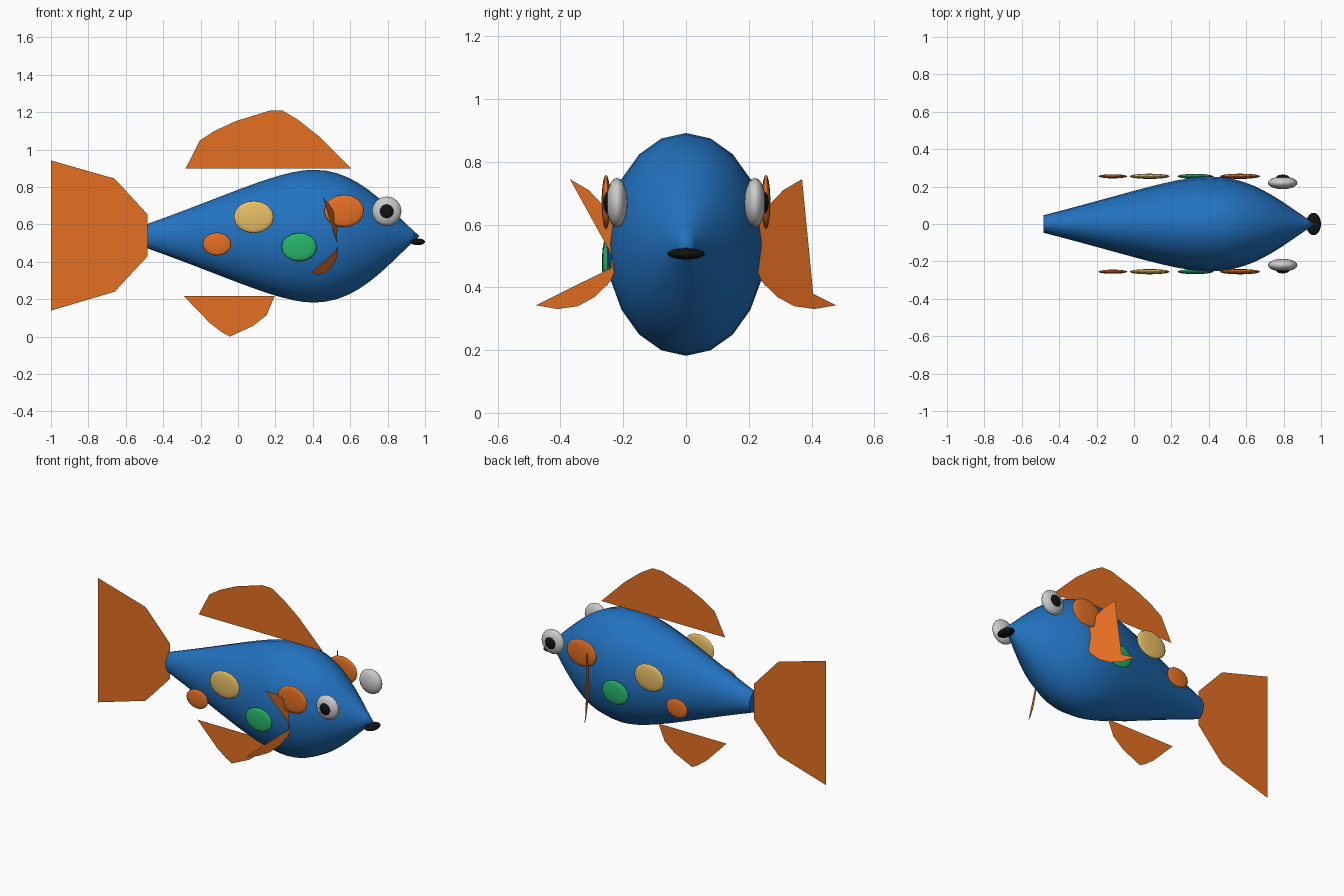
import bpy, bmesh, math
from mathutils import Vector
from mathutils.geometry import interpolate_bezier

if "Cube" in bpy.data.objects:
    bpy.data.objects.remove(bpy.data.objects["Cube"])


def material(name, rgb):
    m = bpy.data.materials.new(name)
    m.diffuse_color = (*rgb, 1)
    m.use_nodes = True
    m.node_tree.nodes["Principled BSDF"].inputs["Base Color"].default_value = m.diffuse_color
    return m


BLUE = material("blue", (0.016, 0.17, 0.53))
ORANGE = material("orange", (0.78, 0.16, 0.016))
YELLOW = material("yellow", (0.82, 0.53, 0.13))
GREEN = material("green", (0.02, 0.46, 0.15))
BLACK = material("black", (0.006, 0.006, 0.006))


def finish(bm, name, mat, smooth=True):
    me = bpy.data.meshes.new(name)
    bm.to_mesh(me)
    bm.free()
    ob = bpy.data.objects.new(name, me)
    bpy.context.collection.objects.link(ob)
    if mat:
        me.materials.append(mat)
    for p in me.polygons:
        p.use_smooth = smooth and len(p.vertices) < 10
    return ob


def flat_fin(name, points):
    """Single-sheet fin from a 3D outline."""
    bm = bmesh.new()
    f = bm.faces.new([bm.verts.new(p) for p in points])
    bmesh.ops.triangulate(bm, faces=[f])
    return finish(bm, name, ORANGE, False)


def ellipsoid(name, centre, radii, mat):
    """Flattened sphere with its poles along y."""
    bm = bmesh.new()
    bmesh.ops.create_uvsphere(bm, u_segments=16, v_segments=10, radius=1)
    for v in bm.verts:
        x, y, z = v.co
        v.co = Vector(centre) + Vector((x * radii[0], z * radii[1], -y * radii[2]))
    return finish(bm, name, mat)


# body: elliptical rings swept along a curved profile
def curve(*pts):
    return interpolate_bezier(*[Vector((x, h, 0)) for x, h in pts], 12)


profile = curve((-.485, .065), (-.05, .22), (.22, .355), (.405, .355))
profile += curve((.405, .355), (.65, .355), (.80, .15), (.97, 0))[1:-1]
bm = bmesh.new()
SIDES, MID = 20, .537
rings = []
for p in profile:
    rings.append([bm.verts.new((p.x, .715 * p.y * math.sin(a), MID + p.y * math.cos(a)))
                  for a in (2 * math.pi * i / SIDES for i in range(SIDES))])
for a, b in zip(rings, rings[1:]):
    for i in range(SIDES):
        j = (i + 1) % SIDES
        bm.faces.new((a[i], a[j], b[j], b[i]))
nose = bm.verts.new((.97, 0, MID))
for i in range(SIDES):
    bm.faces.new((rings[-1][i], rings[-1][(i + 1) % SIDES], nose))
bm.faces.new(rings[0])
bmesh.ops.recalc_face_normals(bm, faces=bm.faces)
finish(bm, "body", BLUE)

# fins in the centre plane, as (x, z) outlines
centre_fins = {
    "tail_fin": [(-1, .942), (-.66, .845), (-.485, .655), (-.485, .428),
                 (-.66, .24), (-1, .139), (-.973, .54)],
    "back_fin": [(-.28, .899), (-.205, 1.048), (-.125, 1.10), (-.012, 1.152), (.17, 1.208),
                 (.239, 1.208), (.32, 1.16), (.436, 1.068), (.605, .899)],
    "belly_fin": [(-.29, .217), (.196, .217), (.153, .115), (.08, .057),
                  (-.044, 0), (-.087, .024), (-.15, .072)],
}
for name, pts in centre_fins.items():
    flat_fin(name, [(x, 0, z) for x, z in pts])

# forked side fins in upright slanted planes, as (y, z) outlines
side_fin = [(.37, .745), (.235, .50), (.233, .465), (.478, .343), (.41, .331), (.345, .34),
            (.29, .37), (.24, .42), (.22, .47), (.22, .55), (.235, .61), (.258, .655), (.31, .71)]

# spots: x, z, radii x, y, z
spots = [("yellow_spot", .084, .64, .107, .014, .087, YELLOW),
         ("orange_spot", .567, .672, .107, .014, .087, ORANGE),
         ("small_orange_spot", -.113, .495, .077, .011, .062, ORANGE),
         ("green_spot", .327, .479, .095, .013, .076, GREEN)]

# paired parts on both sides
for s, side in ((-1, "right"), (1, "left")):
    flat_fin(side + "_side_fin", [(.53 - .57 * (y - .235), s * y, z) for y, z in side_fin])
    for name, x, z, rx, ry, rz, mat in spots:
        ellipsoid(f"{side}_{name}", (x, s * .255, z), (rx, ry, rz), mat)
    ellipsoid(side + "_eye", (.795, s * .22, .67), (.079, .034, .079), None)
    ellipsoid(side + "_pupil", (.795, s * .245, .67), (.038, .019, .038), BLACK)

# mouth
ellipsoid("mouth", (.96, 0, .507), (.04, .06, .018), BLACK)
